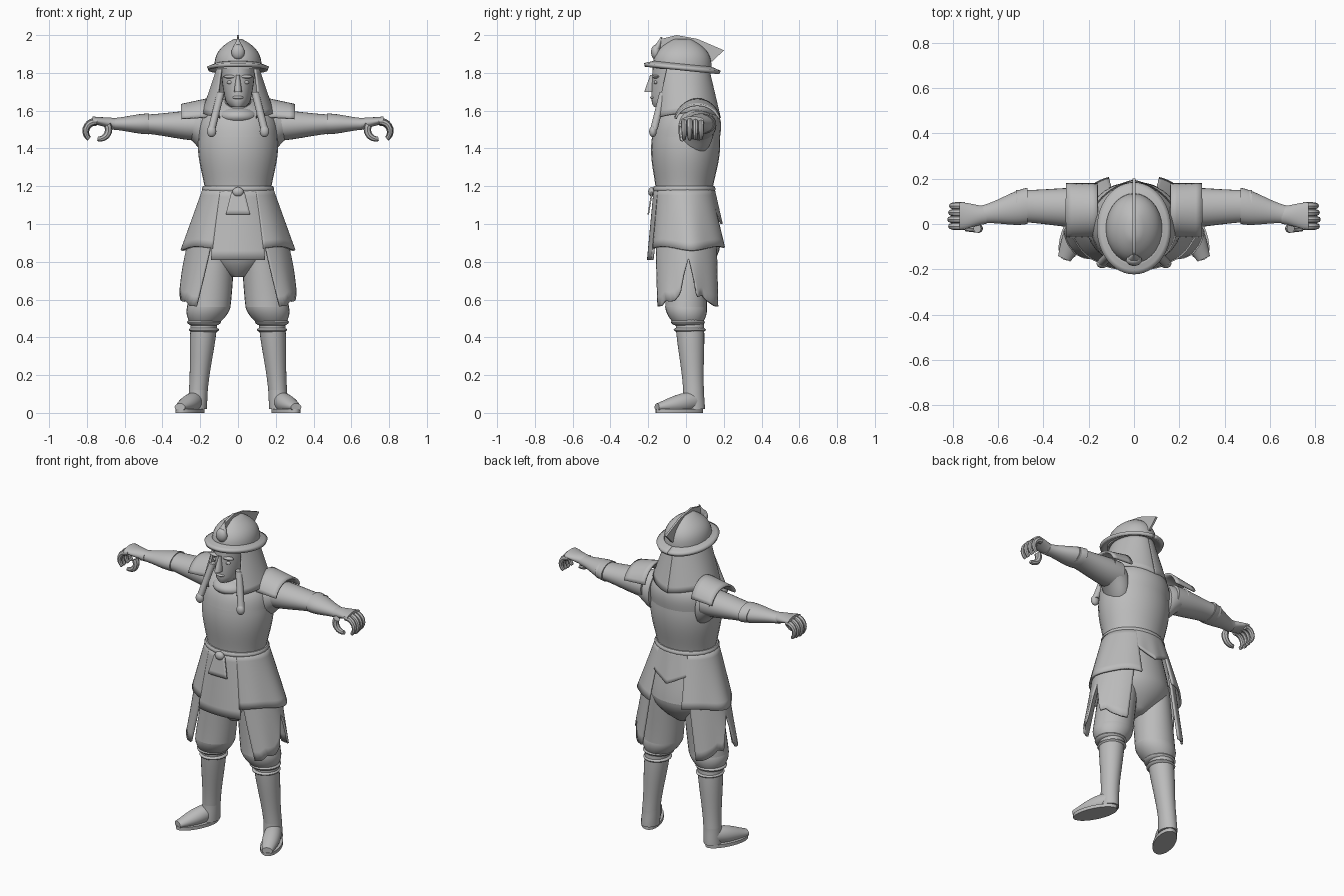
import bpy, bmesh, math, random
from mathutils import Matrix, Vector

if "Cube" in bpy.data.objects:
    bpy.data.objects.remove(bpy.data.objects["Cube"])

material = bpy.data.materials.new("plain_grey")
material.use_nodes = True
grey = (.5, .5, .5, 1)
material.diffuse_color = grey
material.node_tree.nodes["Principled BSDF"].inputs["Base Color"].default_value = grey
random.seed(4)


def lerp(a, b, t):
    return a + (b - a) * t


def finish(name, bm, mirror=False, thickness=0, matrix=None):
    if matrix:
        bm.transform(matrix)
    bmesh.ops.recalc_face_normals(bm, faces=bm.faces)
    mesh = bpy.data.meshes.new(name)
    bm.to_mesh(mesh)
    bm.free()
    mesh.materials.append(material)
    part = bpy.data.objects.new(name, mesh)
    bpy.context.collection.objects.link(part)
    bpy.ops.object.select_all(action="DESELECT")
    part.select_set(True)
    bpy.context.view_layer.objects.active = part
    bpy.ops.object.shade_smooth_by_angle(angle=math.radians(40))
    if mirror:
        part.modifiers.new("Mirror", "MIRROR").use_mirror_merge = False
    if thickness:
        solid = part.modifiers.new("Solidify", "SOLIDIFY")
        solid.thickness, solid.offset = thickness, 0


def skin(bm, loops):
    """Join closed loops of vertices and cap both ends."""
    count = len(loops[0])
    for low, high in zip(loops, loops[1:]):
        for i in range(count):
            j = (i + 1) % count
            bm.faces.new((low[i], low[j], high[j], high[i]))
    bm.faces.new(loops[0])
    bm.faces.new(loops[-1])


def limb(name, start, end, size_start, size_end, bulge=0, curve=None, mirror=False, matrix=None):
    """Oval tube between two points; curve is the power of the taper."""
    bm = bmesh.new()
    start, end = Vector(start), Vector(end)
    along = end - start
    main = max(range(3), key=lambda k: abs(along[k]))
    across, deep = [k for k in range(3) if k != main]
    loops, rings, sides = [], 12, 28
    for r in range(rings + 1):
        t = r / rings
        ease = t ** curve if curve else t * t * (3 - 2 * t)
        swell = bulge * math.sin(math.pi * t)
        loop = []
        for s in range(sides):
            angle = math.tau * s / sides
            point = start.lerp(end, t)
            point[across] += (lerp(size_start[0], size_end[0], ease) + swell) * math.cos(angle)
            point[deep] += (lerp(size_start[1], size_end[1], ease) + swell) * math.sin(angle)
            loop.append(bm.verts.new(point))
        loops.append(loop)
    skin(bm, loops)
    finish(name, bm, mirror, matrix=matrix)


def blob(name, centre, radii, mirror=False):
    bm = bmesh.new()
    shape = Matrix.Translation(centre) @ Matrix.Diagonal((*radii, 1))
    bmesh.ops.create_uvsphere(bm, u_segments=24, v_segments=12, radius=1, matrix=shape)
    finish(name, bm, mirror)


def hook(name, centre, reach, first, last, thickness):
    """Curled finger: a tapered rod bent around a centre."""
    bm = bmesh.new()
    loops, steps, sides = [], 9, 8
    for k in range(steps + 1):
        bend = math.radians(lerp(first, last, k / steps))
        out = Vector((math.cos(bend), 0, math.sin(bend)))
        radius = thickness * (1 - .4 * (k / steps) ** 2)
        loops.append([bm.verts.new(Vector(centre) + out * (reach + radius * math.cos(a))
                                   + Vector((0, radius * math.sin(a), 0)))
                      for a in [math.tau * s / sides for s in range(sides)]])
    skin(bm, loops)
    finish(name, bm, True)


def sheet(name, place, columns, rows, thickness=.012, mirror=False):
    """Thin cloth or plate from a function of u and v."""
    bm = bmesh.new()
    grid = [[bm.verts.new(place(i / columns, j / rows)) for j in range(rows + 1)]
            for i in range(columns + 1)]
    for left, right in zip(grid, grid[1:]):
        for j in range(rows):
            bm.faces.new((left[j], right[j], right[j + 1], left[j + 1]))
    finish(name, bm, mirror, thickness)


def drape(name, top_span, low_span, top, low, hem, fold=.02, mirror=True):
    """Cloth around the body: spans in degrees from the front, ovals as z, y, width, depth."""
    def place(u, v):
        z = lerp(top[0], hem(u), v)
        t = (top[0] - z) / (top[0] - low[0])
        y, width, depth = (lerp(a, b, t) for a, b in zip(top[1:], low[1:]))
        angle = math.radians(lerp(lerp(*top_span, u), lerp(*low_span, u), v))
        wave = 1 + fold * t * math.sin(u * 15)
        return width * wave * math.sin(angle), y - depth * wave * math.cos(angle), z
    sheet(name, place, 42, 8, mirror=mirror)


# Torso armour and scarf
limb("breastplate", (0, -.01, 1.18), (0, 0, 1.46), (.175, .15), (.21, .18), bulge=.01)
limb("shoulder_yoke", (0, 0, 1.46), (0, .03, 1.66), (.21, .18), (.08, .06), curve=3)
blob("collar_scarf", (0, -.05, 1.57), (.11, .12, .05))

# Head and face
limb("neck", (0, -.02, 1.55), (0, -.03, 1.7), (.07, .08), (.07, .08))
limb("head", (0, -.08, 1.62), (0, -.05, 1.85), (.04, .09), (.095, .125), curve=.4)
limb("nose", (0, -.19, 1.7), (0, -.17, 1.79), (.02, .03), (.01, .02))
blob("mouth", (0, -.17, 1.67), (.03, .02, .01))
blob("eyebrow", (.04, -.16, 1.78), (.04, .02, .01), mirror=True)
blob("eyelid", (.04, -.16, 1.75), (.02, .01, .01), mirror=True)

# Helmet
limb("helmet_dome", (0, -.02, 1.82), (0, -.02, 1.98), (.125, .155), (.02, .04), curve=3)


def brim(u, v):
    y = -.02 + lerp(.14, .2, v) * math.cos(u * math.tau)
    return lerp(.11, .16, v) * math.sin(u * math.tau), y, lerp(1.84, 1.82, v) - y / 10


sheet("helmet_brim", brim, 48, 3, thickness=.02)
bm = bmesh.new()
ridge = [(-.17, 1.87), (-.17, 1.94), (-.13, 1.98), (-.05, 2), (.06, 1.98),
         (.2, 1.92), (.14, 1.86)]
blade = bm.faces.new([bm.verts.new((-.006, y, z)) for y, z in ridge])
copy = bmesh.ops.extrude_face_region(bm, geom=[blade])["geom"]
bmesh.ops.translate(bm, vec=(.012, 0, 0), verts=[v for v in copy if isinstance(v, bmesh.types.BMVert)])
finish("helmet_crest", bm)
blob("helmet_emblem", (0, -.16, 1.91), (.035, .025, .04))
limb("emblem_point", (0, -.16, 1.92), (0, -.13, 1.99), (.03, .02), (.003, .005))

# Cloth hanging from the helmet
drape("neck_cloth", (55, 180), (30, 180), (1.83, -.02, .105, .135), (1.55, 0, .2, .18),
      lambda u: 1.56 + .03 * math.sin(math.pi * u), fold=.01)
limb("cloth_strap", (.14, -.17, 1.5), (.09, -.12, 1.7), (.02, .02), (.02, .02), mirror=True)
blob("strap_curl", (.14, -.175, 1.49), (.025, .02, .03), mirror=True)


# Shoulder plates arched over the sleeves
def shoulder_plate(u, v):
    arch = lerp(-1.3, 1.3, v)
    return lerp(.16, .3, u), .06 + .12 * math.sin(arch), 1.53 + lerp(.13, .1, u) * math.cos(arch)


sheet("shoulder_plate", shoulder_plate, 5, 14, mirror=True)

# Arms and hands
limb("sleeve_root", (.16, .04, 1.48), (.27, .08, 1.53), (.1, .12), (.08, .07), mirror=True)
limb("sleeve", (.2, .07, 1.52), (.52, .08, 1.53), (.09, .08), (.07, .05), mirror=True)
limb("forearm", (.47, .08, 1.53), (.68, .04, 1.53), (.08, .055), (.04, .03), mirror=True)
limb("palm", (.65, .04, 1.53), (.77, .035, 1.55), (.04, .03), (.06, .02), mirror=True)
for order, finger in enumerate(("index", "middle", "ring", "little")):
    reach = .055 - .004 * abs(order - 1)
    hook(finger + "_finger", (.755, .03 * order - .01, 1.49), reach, 100, -50, .017)
hook("thumb", (.735, -.02, 1.5), .05, 150, 280, .02)

# Belt with a knot and hanging ends
limb("belt", (0, -.01, 1.17), (0, -.01, 1.2), (.185, .16), (.185, .16), bulge=.006)
blob("belt_knot", (0, -.18, 1.17), (.03, .02, .025))


def belt_end(u, v):
    side = .03 * math.copysign(v, u - .5) if v else 0
    return side + (u - .5) * .07, -.18 - .02 * v, 1.17 - .12 * v


sheet("belt_ends", belt_end, 5, 5, thickness=.008)

# Coat skirts
waist, hip = (1.19, -.01, .18, .155), (.87, .01, .29, .205)
drape("front_panel", (-34, 34), (-27, 27), waist, hip, lambda u: .81, fold=0, mirror=False)
drape("side_panel", (30, 152), (27, 158), waist, hip, lambda u: .87 + .01 * math.sin(9 * u))
drape("back_flap", (148, 212), (150, 210), waist, hip,
      lambda u: 1 + .12 * abs(u - .5), mirror=False)
teeth = [random.uniform(-.03, .03) for tooth in range(15)]


def ragged_hem(u):
    tooth = min(int(u * 14), 13)
    notch = .15 * max(0, 1 - 8 * abs(u - .5))
    return .65 - .07 * abs(2 * u - 1) + notch + lerp(teeth[tooth], teeth[tooth + 1], u * 14 - tooth)


drape("ragged_skirt", (30, 150), (42, 146), (.98, 0, .245, .18), (.6, 0, .32, .195), ragged_hem)

# Breeches
limb("hips", (0, -.01, 1.18), (0, .02, .88), (.16, .14), (.2, .16))
limb("seat", (0, .02, .88), (0, 0, .72), (.2, .16), (.04, .06), curve=2)
limb("breeches", (.11, .01, .92), (.155, 0, .56), (.1, .12), (.115, .11), mirror=True)
limb("breeches_gather", (.155, 0, .56), (.175, .01, .48), (.115, .11), (.08, .08), curve=2, mirror=True)
blob("breeches_cuff", (.18, .01, .48), (.09, .09, .025), mirror=True)
blob("boot_cuff", (.18, .02, .44), (.08, .085, .02), mirror=True)

# Boots with toes turned out
limb("boot_shaft", (.18, .02, .47), (.21, .04, .12), (.07, .075), (.05, .055), mirror=True)
limb("boot_ankle", (.21, .04, .12), (.215, .04, .02), (.05, .055), (.05, .06), mirror=True)
turn = Matrix.Translation((.255, -.035, 0)) @ Matrix.Rotation(math.radians(24), 4, "Z")
limb("boot_foot", (0, .1, .065), (0, -.13, .03), (.04, .045), (.03, .02), bulge=.015,
     mirror=True, matrix=turn)
limb("boot_sole", (0, 0, 0), (0, 0, .02), (.06, .135), (.06, .135), mirror=True, matrix=turn)
